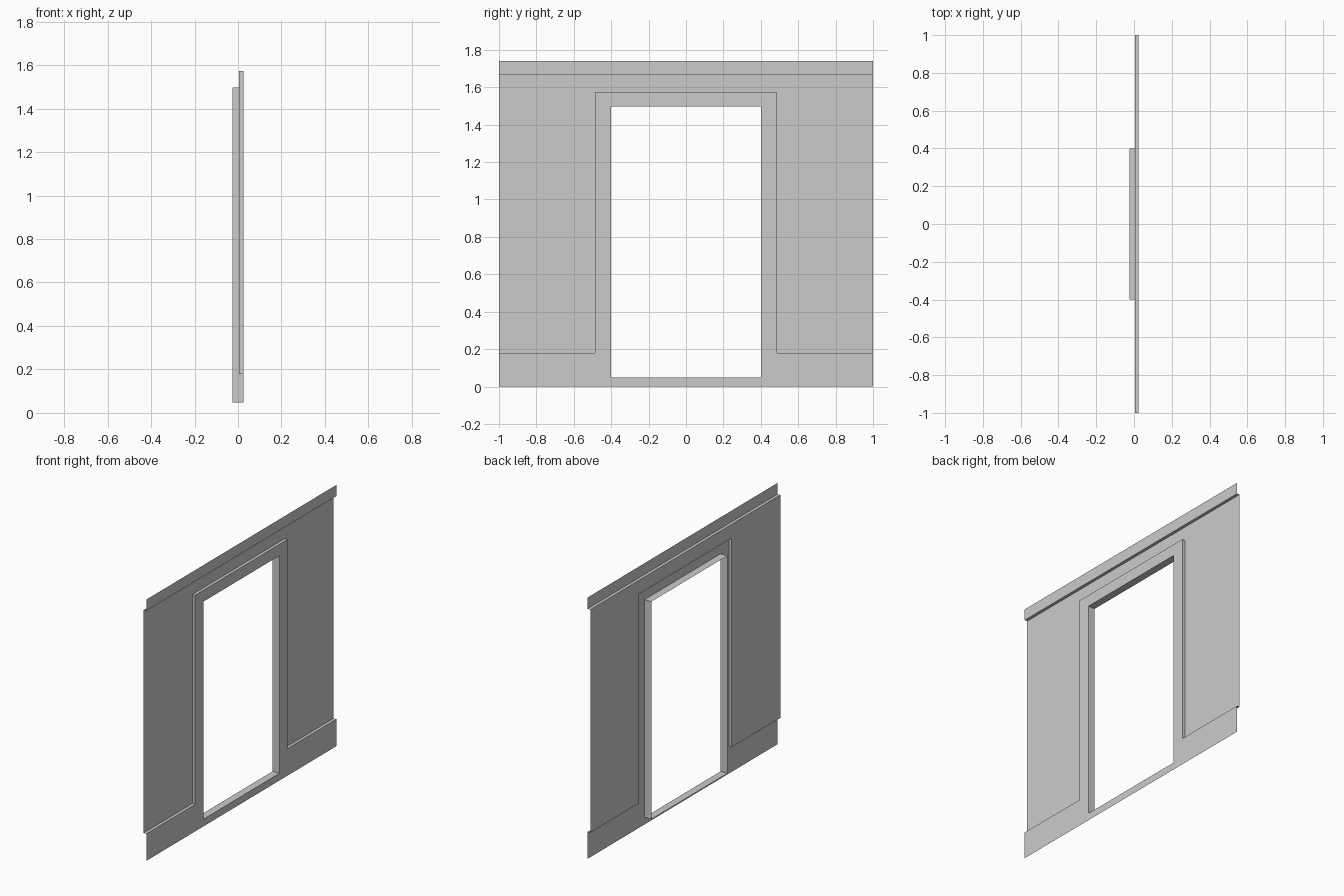
import bpy

if "Cube" in bpy.data.objects:
    bpy.data.objects.remove(bpy.data.objects["Cube"])

FRONT, PANEL, BACK = 0.025, 0.005, -0.025   # x depths of trim, recessed wall, door reveal
TOP, RAIL = 1.74, 1.665                     # wall top, underside of top rail
BASE = 0.18                                 # skirting height
SY, SZ = 0.486, 1.573                       # door surround half width and top
DY, DZ, SILL = 0.4, 1.497, 0.048            # door opening half width, top, bottom


def half_object(name, verts, faces):
    """Mesh of the +y half, mirrored across y = 0."""
    mesh = bpy.data.meshes.new(name)
    mesh.from_pydata(verts, [], faces)
    obj = bpy.data.objects.new(name, mesh)
    bpy.context.collection.objects.link(obj)
    mod = obj.modifiers.new("mirror", 'MIRROR')
    mod.use_axis = (False, True, False)
    return obj


def sheet(name, x, outline):
    """Flat outline in (y, z), facing +x."""
    half_object(name, [(x, y, z) for y, z in outline], [range(len(outline))])


def strip(name, x0, x1, path):
    """Band swept along a (y, z) path between two depths."""
    n = len(path)
    verts = [(x, y, z) for x in (x0, x1) for y, z in path]
    half_object(name, verts, [(i, i + 1, n + i + 1, n + i) for i in range(n - 1)])


# Skirting and door surround, one flat face around the opening
sheet("door_surround", FRONT, [(0, 0), (1, 0), (1, BASE), (SY, BASE), (SY, SZ), (0, SZ),
                               (0, DZ), (DY, DZ), (DY, SILL), (0, SILL)])
# Recessed wall and raised top rail
sheet("wall_panel", PANEL, [(SY, BASE), (1, BASE), (1, RAIL), (0, RAIL), (0, SZ), (SY, SZ)])
sheet("top_rail", FRONT, [(0, RAIL), (1, RAIL), (1, TOP), (0, TOP)])

# Returns joining the raised trim to the wall
strip("surround_edge", FRONT, PANEL, [(0, SZ), (SY, SZ), (SY, BASE), (1, BASE)])
strip("rail_edge", FRONT, PANEL, [(1, RAIL), (0, RAIL)])

# Lining of the door opening
strip("door_reveal", FRONT, BACK, [(0, SILL), (DY, SILL), (DY, DZ), (0, DZ)])
